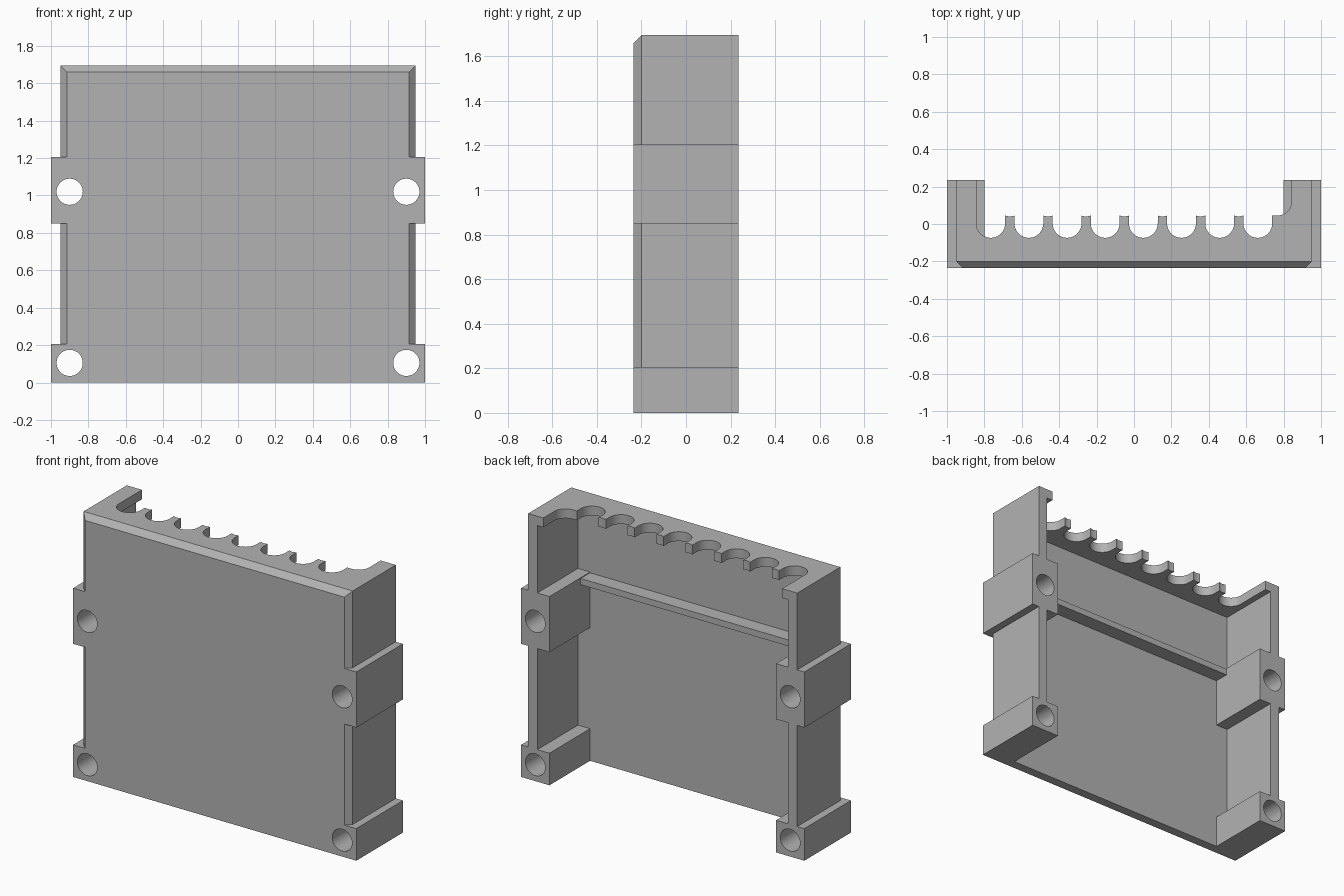
import bpy, bmesh
from math import sin, cos, pi
from mathutils import Matrix, Vector

if "Cube" in bpy.data.objects:
    bpy.data.objects.remove(bpy.data.objects["Cube"], do_unlink=True)

grey = bpy.data.materials.new("plain grey")
grey.use_nodes = True
COLOUR = (0.45, 0.45, 0.45, 1)
grey.diffuse_color = COLOUR
grey.node_tree.nodes["Principled BSDF"].inputs["Base Color"].default_value = COLOUR

HALF, FRONT, BACK, TOP = 0.95, -0.235, 0.235, 1.695
CHAMFER, WALL = 0.035, 0.06
INNER_X = 0.885
PLATE = FRONT + WALL          # inner face of the front plate


def finish(name, bm):
    bmesh.ops.recalc_face_normals(bm, faces=bm.faces[:])
    mesh = bpy.data.meshes.new(name)
    bm.to_mesh(mesh)
    bm.free()
    mesh.materials.append(grey)
    obj = bpy.data.objects.new(name, mesh)
    bpy.context.collection.objects.link(obj)
    return obj


def box_bmesh(lo, hi):
    bm = bmesh.new()
    bmesh.ops.create_cube(bm, size=1)
    for v in bm.verts:
        v.co = Vector([a if c < 0 else b for c, a, b in zip(v.co, lo, hi)])
    return bm


def box(name, lo, hi):
    return finish(name, box_bmesh(lo, hi))


def combine(target, tool, operation):
    """Apply a boolean and discard the tool object."""
    tool.hide_render = True
    mod = target.modifiers.new(operation.title(), "BOOLEAN")
    mod.operation, mod.solver, mod.object = operation, "EXACT", tool
    bpy.context.view_layer.objects.active = target
    bpy.ops.object.modifier_apply(modifier=mod.name)
    bpy.data.objects.remove(tool, do_unlink=True)


# Outer block with chamfered front edges
bm = box_bmesh((-HALF, FRONT + CHAMFER, 0), (HALF, BACK, TOP))
bm.faces.ensure_lookup_table()
front = min(bm.faces, key=lambda f: f.calc_center_median().y)
new = bmesh.ops.extrude_face_region(bm, geom=[front])["geom"]
bmesh.ops.delete(bm, geom=[front], context="FACES_ONLY")
for v in (g for g in new if isinstance(g, bmesh.types.BMVert)):
    v.co.y = FRONT
    v.co.x -= CHAMFER if v.co.x > 0 else -CHAMFER
    if v.co.z > 1:
        v.co.z -= CHAMFER
housing = finish("housing", bm)

# Cavity open at the back and the bottom
combine(housing, box("cavity_cutter", (-INNER_X, PLATE, -1), (INNER_X, 1, TOP - WALL)),
        "DIFFERENCE")

# Scalloped cutout in the top plate
edge, tip, radius, pitch, first = 0.843, 0.045, 0.077, 0.204, -0.766
outline = [(edge, 1)]
for i in range(13):                       # rounded corner on one end
    a = -pi / 2 * i / 12
    outline.append((edge - radius + radius * cos(a), tip + radius + radius * sin(a)))
for k in reversed(range(8)):
    cx = first + k * pitch
    outline.append((cx + radius, tip))
    for i in range(21):
        a = -pi * i / 20
        outline.append((cx + radius * cos(a), 0.003 + radius * sin(a)))
    if k:
        outline.append((cx - radius, tip))
        outline.append((cx - pitch / 2, tip - 0.006))   # slightly hollow tooth tip
outline.append((first - radius, 1))
bm = bmesh.new()
face = bm.faces.new([bm.verts.new((x, y, TOP - 2 * WALL)) for x, y in outline])
ext = bmesh.ops.extrude_face_region(bm, geom=[face])["geom"]
bmesh.ops.translate(bm, vec=(0, 0, 0.3), verts=[g for g in ext if isinstance(g, bmesh.types.BMVert)])
combine(housing, finish("scallop_cutter", bm), "DIFFERENCE")

# Ledge across the inside of the front plate
combine(housing, box("ledge", (-0.91, PLATE - 0.03, 1.16), (0.91, -0.08, 1.2)), "UNION")

# Mounting bosses with through holes
for side in (-1, 1):
    for z0, z1, hole_z in ((0, 0.205, 0.105), (0.85, 1.205, 1.02)):
        xs = sorted((side * 0.8, side * 1.0))
        combine(housing, box("boss", (xs[0], FRONT, z0), (xs[1], BACK, z1)), "UNION")
        bm = bmesh.new()
        bmesh.ops.create_cone(bm, cap_ends=True, segments=40, radius1=0.07, radius2=0.07, depth=1,
                              matrix=Matrix.Translation((side * 0.9, 0, hole_z))
                              @ Matrix.Rotation(pi / 2, 4, "X"))
        combine(housing, finish("hole_cutter", bm), "DIFFERENCE")

# Smooth only the round cuts
bpy.ops.object.select_all(action="DESELECT")
housing.select_set(True)
bpy.context.view_layer.objects.active = housing
bpy.ops.object.shade_smooth_by_angle(angle=pi / 6)
